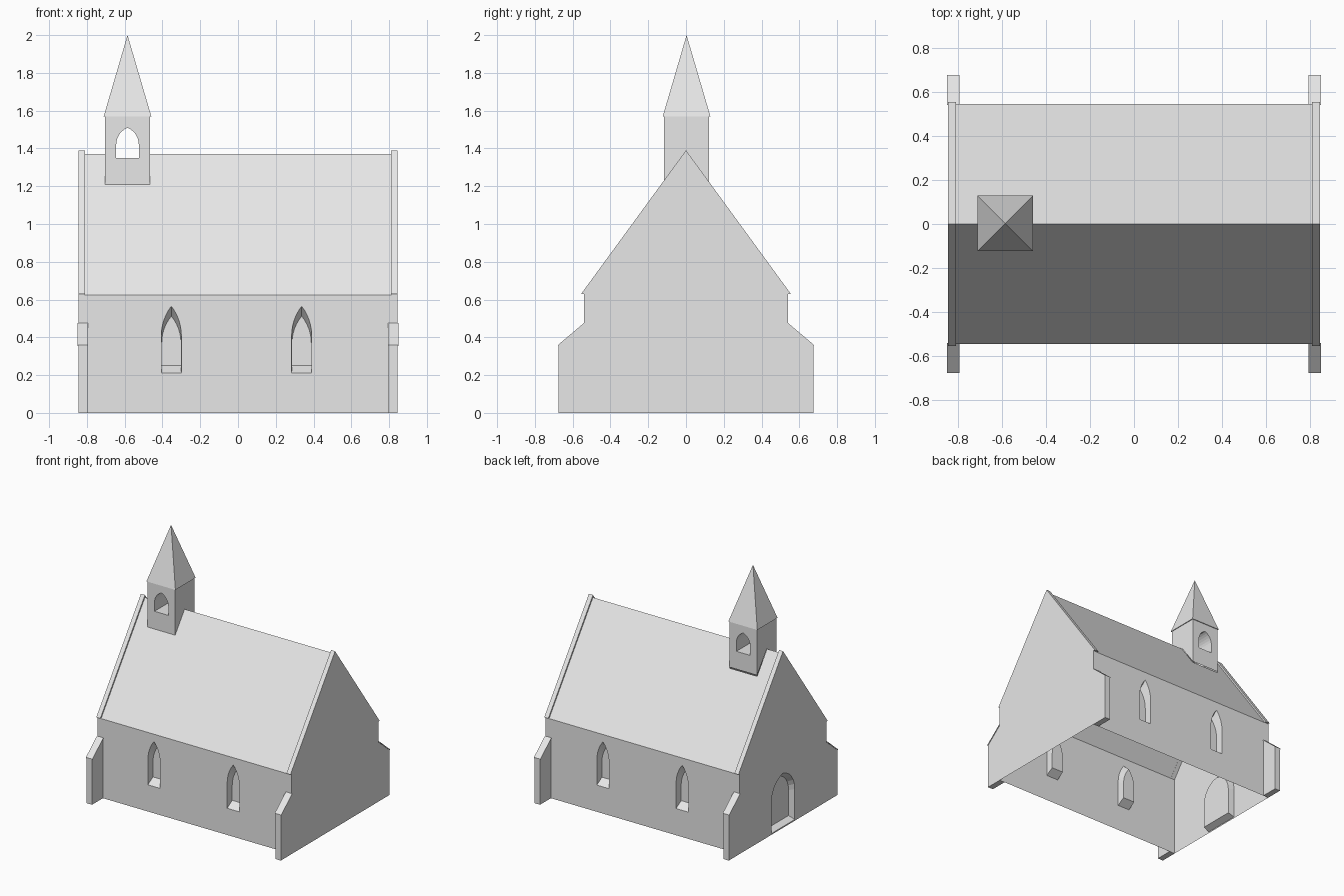
import bpy, bmesh, math
from mathutils import Vector

cube = bpy.data.objects.get("Cube")
if cube:
    bpy.data.objects.remove(cube)

GREY = (0.8, 0.8, 0.8, 1)
stone = bpy.data.materials.new("plain_grey")
stone.use_nodes = True
stone.diffuse_color = GREY
stone.node_tree.nodes["Principled BSDF"].inputs["Base Color"].default_value = GREY

X, Y, Z = Vector((1, 0, 0)), Vector((0, 1, 0)), Vector((0, 0, 1))


def finish(name, bm):
    mesh = bpy.data.meshes.new(name)
    bm.to_mesh(mesh)
    bm.free()
    mesh.materials.append(stone)
    ob = bpy.data.objects.new(name, mesh)
    bpy.context.scene.collection.objects.link(ob)
    return ob


def arch(cx, w, bottom, spring, apex, steps=6):
    """Outline of a pointed arch, going round from the lower right corner."""
    h = apex - spring
    r = (w * w + h * h) / (2 * w)
    end = math.asin(min(1, h / r))
    arc = [(w - r + r * math.cos(end * i / steps), spring + r * math.sin(end * i / steps))
           for i in range(steps)]
    half = [(w, bottom)] + arc
    pts = half + [(0, apex)] + [(-x, z) for x, z in reversed(half)]
    return [(cx + x, z) for x, z in pts]


def pane(name, origin, u, v, outline, holes=()):
    """Flat sheet facing u x v; each hole is (rim, inner rim, depth, closed)."""
    bm = bmesh.new()
    n = u.cross(v).normalized()

    def ring(pts, depth=0):
        return [bm.verts.new(origin + u * a + v * b - n * depth) for a, b in pts]

    def loop(vs):
        return [bm.edges.new((vs[i - 1], vs[i])) for i in range(len(vs))]

    rims = [ring(h[0]) for h in holes]
    edges = loop(ring(outline))
    for rim in rims:
        edges += loop(rim)
    bmesh.ops.triangle_fill(bm, edges=edges, use_beauty=True, normal=n)
    for f in bm.faces:
        if f.normal.dot(n) < 0:
            f.normal_flip()
    # Reveals and back faces of the recesses
    for rim, (_, inner, depth, closed) in zip(rims, holes):
        if depth:
            back = ring(inner, depth)
            for i in range(len(rim)):
                bm.faces.new((rim[i - 1], rim[i], back[i], back[i - 1]))
            if closed:
                bm.faces.new(back)
    return finish(name, bm)


def prism(name, profile, x0, x1):
    """Closed y-z profile extruded along x."""
    bm = bmesh.new()
    face = bm.faces.new([bm.verts.new((x0, y, z)) for y, z in profile])
    new = bmesh.ops.extrude_face_region(bm, geom=[face])["geom"]
    bmesh.ops.translate(bm, vec=(x1 - x0, 0, 0),
                        verts=[e for e in new if isinstance(e, bmesh.types.BMVert)])
    bmesh.ops.recalc_face_normals(bm, faces=bm.faces)
    return finish(name, bm)


# Main sizes
END, SIDE, EAVE, RIDGE = 0.845, 0.54, 0.63, 1.37
TX, TY, TW = -0.585, 0.003, 0.12          # bell tower centre and half width
T_FOOT, T_TOP = 1.21, 1.57

# Long walls with two lancet windows each
for name, u, y, centres in (("front_wall", X, -SIDE, (-0.353, 0.337)),
                            ("back_wall", -X, SIDE, (-0.345, 0.345))):
    windows = [(arch(c, 0.053, 0.21, 0.41, 0.565),
                arch(c, 0.051, 0.25, 0.37, 0.512), 0.06, True) for c in centres]
    pane(name, Y * y, u, Z,
         [(-END, 0), (END, 0), (END, EAVE), (-END, EAVE)], windows)

# Gable walls, with the doorway in the one below the tower
gable = [(-SIDE, 0), (SIDE, 0), (SIDE, EAVE), (0, RIDGE - 0.005), (-SIDE, EAVE)]
door = (arch(0, 0.145, 0.01, 0.25, 0.43), arch(0, 0.14, 0.03, 0.23, 0.39), 0.05, True)
pane("right_gable", X * END, Y, Z, gable)
pane("left_gable", X * -END, -Y, Z, gable, [door])

# Roof slopes, left open beneath the tower
run, rise = 0.545, RIDGE - 0.625
for name, s in (("front_roof", 1), ("back_roof", -1)):
    foot = 1 - (TW - s * TY) / run
    a, b = sorted((s * (TX - TW), s * (TX + TW)))
    pane(name, Vector((0, -s * run, RIDGE - rise)), X * s, Vector((0, s * run, rise)),
         [(-0.812, 0), (0.812, 0), (0.812, 1), (b, 1), (b, foot),
          (a, foot), (a, 1), (-0.812, 1)])

# Gable copings
coping = [(0.555, EAVE), (0, 1.39), (-0.555, EAVE),
          (-SIDE, EAVE), (0, RIDGE - 0.005), (SIDE, EAVE)]
for s, label in ((1, "right"), (-1, "left")):
    prism(label + "_coping", coping, s * 0.81, s * END)
    # Corner buttresses with sloping caps
    for t, place in ((-1, "front"), (1, "back")):
        body = [(SIDE, 0), (0.675, 0), (0.675, 0.36), (SIDE, 0.473)]
        cap = [(SIDE, 0.468), (0.677, 0.353), (0.677, 0.36), (SIDE, 0.476)]
        prism(f"{place}_{label}_buttress", [(t * y, z) for y, z in body], s * 0.798, s * END)
        prism(f"{place}_{label}_buttress_cap", [(t * y, z) for y, z in cap],
              s * 0.794, s * 0.85)

# Bell tower, with an arched opening passing through it
square = [(-TW, T_FOOT), (TW, T_FOOT), (TW, T_TOP), (-TW, T_TOP)]
opening = arch(0, 0.06, 1.35, 1.42, 1.51)
pane("tower_front", Vector((TX, TY - TW, 0)), X, Z, square,
     [(opening, opening, 2 * TW, False)])
pane("tower_back", Vector((TX, TY + TW, 0)), -X, Z, square, [(opening, opening, 0, False)])
notched = [(-TW, T_FOOT), (0, RIDGE), (TW, T_FOOT), (TW, T_TOP), (-TW, T_TOP)]
for s, label in ((1, "right"), (-1, "left")):
    pane(f"tower_{label}", Vector((TX + s * TW, TY, 0)), Y * s, Z, notched)

# Spire
bpy.ops.mesh.primitive_cone_add(vertices=4, radius1=0.126 * math.sqrt(2), radius2=0,
                                depth=2 - T_TOP, location=(TX, TY, (2 + T_TOP) / 2),
                                rotation=(0, 0, math.pi / 4))
spire = bpy.context.object
spire.name = "spire"
spire.data.materials.append(stone)
